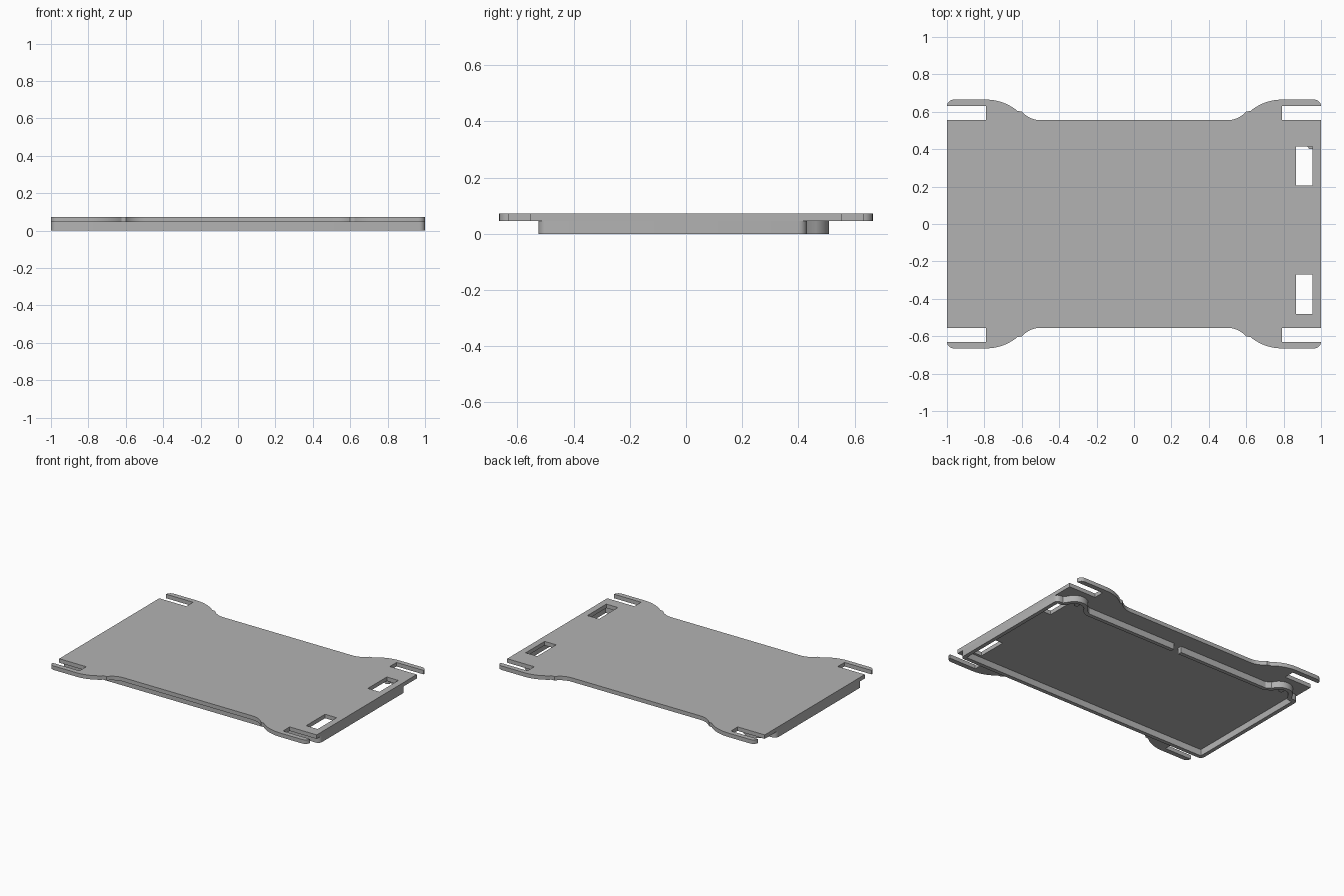
import bpy, math
from mathutils import Vector

if "Cube" in bpy.data.objects:
    bpy.data.objects.remove(bpy.data.objects["Cube"], do_unlink=True)

grey = bpy.data.materials.new("light_grey")
grey.use_nodes = True
colour = (0.45, 0.45, 0.45, 1)
grey.diffuse_color = colour
grey.node_tree.nodes["Principled BSDF"].inputs["Base Color"].default_value = colour

PLATE_Z, TOP_Z = 0.045, 0.073


def arc(cx, cy, r, start, end, n=8):
    """Points along a circular arc, angles in degrees."""
    angles = [math.radians(start + (end - start) * i / n) for i in range(n + 1)]
    return [(cx + r * math.cos(a), cy + r * math.sin(a)) for a in angles]


def slab(name, loops, z0, z1):
    """Extrude closed flat loops (outline first, then holes)."""
    curve = bpy.data.curves.new(name + "_profile", 'CURVE')
    curve.dimensions, curve.fill_mode = '2D', 'BOTH'
    curve.extrude = (z1 - z0) / 2
    for loop in loops:
        spline = curve.splines.new('POLY')
        spline.points.add(len(loop) - 1)
        for p, (x, y) in zip(spline.points, loop):
            p.co = (x, y, 0, 1)
        spline.use_cyclic_u = True
    temp = bpy.data.objects.new(name + "_temp", curve)
    bpy.context.collection.objects.link(temp)
    bpy.context.view_layer.update()
    graph = bpy.context.evaluated_depsgraph_get()
    mesh = bpy.data.meshes.new_from_object(temp.evaluated_get(graph))
    bpy.data.objects.remove(temp)
    bpy.data.curves.remove(curve)
    obj = bpy.data.objects.new(name, mesh)
    bpy.context.collection.objects.link(obj)
    obj.location.z = (z0 + z1) / 2
    mesh.materials.clear()
    mesh.materials.append(grey)
    bpy.ops.object.select_all(action='DESELECT')
    bpy.context.view_layer.objects.active = obj
    obj.select_set(True)
    bpy.ops.object.shade_smooth_by_angle(angle=math.radians(30))
    return obj


def ribbon(path, t):
    """Closed outline of a wall of thickness t on the left of an open path."""
    pts = [Vector(p) for p in path]
    inner = []
    for i, p in enumerate(pts):
        a = (p - pts[i - 1]).normalized() if i else None
        b = (pts[i + 1] - p).normalized() if i < len(pts) - 1 else None
        a, b = a or b, b or a
        na, nb = Vector((-a.y, a.x)), Vector((-b.y, b.x))
        m = (na + nb).normalized()
        inner.append(p + m * t / max(m.dot(na), 0.5))
    return [tuple(p) for p in pts] + [tuple(p) for p in reversed(inner)]


def rect(x0, x1, y0, y1):
    return [(x0, y0), (x1, y0), (x1, y1), (x0, y1)]


# Top plate: one corner with flared wing and strap slot, mirrored to all four
corner = [(1, 0.555), (0.79, 0.555), (0.79, 0.63), (1, 0.63)]
corner += arc(0.965, 0.63, 0.035, 0, 90, 5)
corner += arc(0.79, 0.405, 0.26, 90, 130, 10)
corner += arc(0.5, 0.685, 0.13, -40, -90, 8)
back = corner + [(-x, y) for x, y in reversed(corner)]
outline = back + [(-x, -y) for x, y in back]
windows = [rect(0.865, 0.955, 0.205, 0.415), rect(0.865, 0.955, -0.48, -0.27)]
slab("top_plate", [outline] + windows, PLATE_Z, TOP_Z)

# Rim under the plate: back wall with round bulges and a small gap in the middle
WALL, BOSS_X, BACK_Y, FRONT_Y = 0.028, 0.85, 0.43, -0.525
bulge = [(0.03, BACK_Y), (0.73, BACK_Y)]
bulge += arc(BOSS_X, BACK_Y - 0.01, 0.09, 160, 20, 16)
bulge += [(0.95, BACK_Y)] + arc(0.97, BACK_Y - 0.03, 0.03, 90, 0, 4)
right_half = bulge + arc(0.97, FRONT_Y + 0.03, 0.03, 0, -90, 5)
path = right_half + [(-x, y) for x, y in reversed(right_half)]
path.reverse()
slab("bottom_rim", [ribbon(path, WALL)], 0, PLATE_Z)

# Small locating pins inside the bulges
for side, name in ((1, "left_pin"), (-1, "right_pin")):
    slab(name, [arc(side * BOSS_X, BACK_Y + 0.015, 0.018, 0, 345, 23)], 0.015, PLATE_Z)
